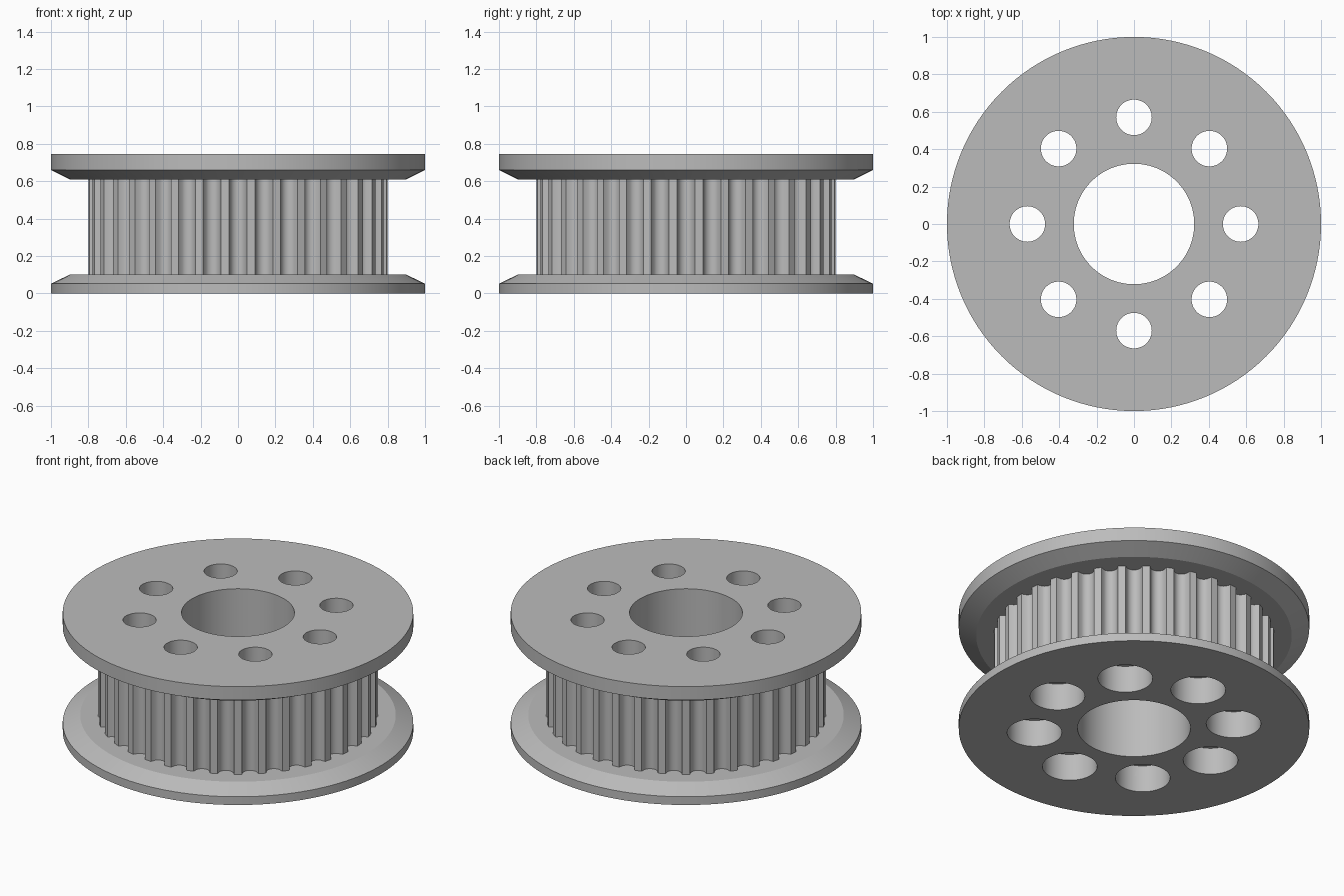
import bpy, bmesh, math
from mathutils import Matrix

if "Cube" in bpy.data.objects:
    bpy.data.objects.remove(bpy.data.objects["Cube"])

TEETH, TIP, ROOT = 36, 0.80, 0.75
HUB_LOW, HUB_HIGH, TOP = 0.10, 0.61, 0.745

grey = bpy.data.materials.new("plain grey")
grey.use_nodes = True
grey.diffuse_color = (0.5, 0.5, 0.5, 1)
grey.node_tree.nodes["Principled BSDF"].inputs["Base Color"].default_value = grey.diffuse_color


def make(name, bm):
    bmesh.ops.recalc_face_normals(bm, faces=bm.faces)
    mesh = bpy.data.meshes.new(name)
    bm.to_mesh(mesh)
    bm.free()
    mesh.materials.append(grey)
    ob = bpy.data.objects.new(name, mesh)
    bpy.context.scene.collection.objects.link(ob)
    return ob


def ring(radius, z, n=128):
    return [(radius * math.cos(2 * math.pi * i / n), radius * math.sin(2 * math.pi * i / n), z)
            for i in range(n)]


def stack(name, loops):
    """Closed solid skinned through matching loops from bottom to top."""
    bm = bmesh.new()
    rows = [[bm.verts.new(p) for p in loop] for loop in loops]
    n = len(rows[0])
    for a, b in zip(rows, rows[1:]):
        for i in range(n):
            j = (i + 1) % n
            bm.faces.new((a[i], a[j], b[j], b[i]))
    bm.faces.new(rows[0][::-1])
    bm.faces.new(rows[-1])
    return make(name, bm)


# Flanges with a chamfer facing the belt
lower = stack("lower_flange", [ring(1, 0), ring(1, 0.052), ring(0.9, HUB_LOW)])
upper = stack("upper_flange", [ring(0.9, HUB_HIGH), ring(1, 0.66), ring(1, TOP)])

# Toothed hub: rounded grooves between narrow flat teeth
outline = []
for k in range(TEETH):
    centre = -math.pi / 2 + 2 * math.pi * k / TEETH
    for s in range(11):
        t = -1 + s / 5
        r = TIP - (TIP - ROOT) * math.sqrt(max(0, 1 - t * t))
        a = centre + 0.06 * t
        outline.append((r * math.cos(a), r * math.sin(a)))
hub = stack("toothed_hub", [[(x, y, z) for x, y in outline] for z in (HUB_LOW, HUB_HIGH)])

# Cutters: centre bore, bolt holes and their wide recesses from below
bm = bmesh.new()


def drill(x, y, radius, low, high, segments):
    bmesh.ops.create_cone(bm, cap_ends=True, segments=segments, radius1=radius, radius2=radius,
                          depth=high - low, matrix=Matrix.Translation((x, y, (low + high) / 2)))


drill(0, 0, 0.322, -0.1, 1, 96)
bolts = [(0.57 * math.cos(k * math.pi / 4), 0.57 * math.sin(k * math.pi / 4)) for k in range(8)]
for x, y in bolts:
    drill(x, y, 0.095, 0.12, 1, 48)
through = make("through_cutter", bm)
bm = bmesh.new()
for x, y in bolts:
    drill(x, y, 0.156, -0.1, 0.17, 48)
recess = make("recess_cutter", bm)

for ob in (lower, hub, upper):
    for cutter in (through, recess):
        mod = ob.modifiers.new("holes", "BOOLEAN")
        mod.operation = "DIFFERENCE"
        mod.solver = "EXACT"
        mod.object = cutter
    bpy.ops.object.select_all(action="DESELECT")
    ob.select_set(True)
    bpy.context.view_layer.objects.active = ob
    for mod in list(ob.modifiers):
        bpy.ops.object.modifier_apply(modifier=mod.name)
    bpy.ops.object.shade_smooth_by_angle(angle=math.radians(25))

for cutter in (through, recess):
    bpy.data.objects.remove(cutter)
